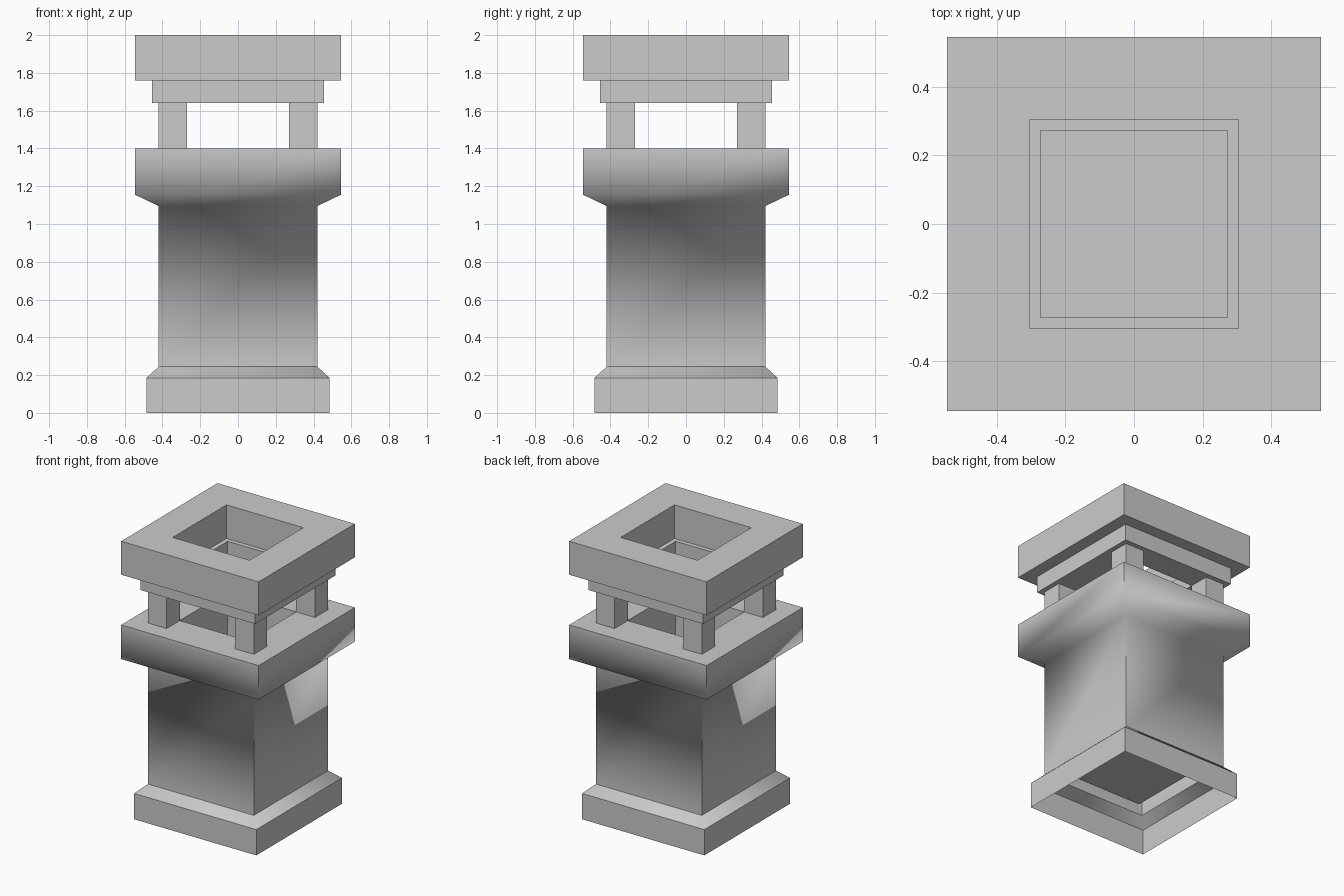
import bpy
import math
from mathutils import Vector

cube = bpy.data.objects.get("Cube")
if cube:
    bpy.data.objects.remove(cube, do_unlink=True)

# Single stone colour
stone = bpy.data.materials.new("stone_grey")
stone.use_nodes = True
GREY = (0.6, 0.6, 0.6, 1.0)
stone.diffuse_color = GREY
stone.node_tree.nodes["Principled BSDF"].inputs["Base Color"].default_value = GREY

CORNERS = [(-1, -1), (1, -1), (1, 1), (-1, 1)]


def square_loft(name, profile, cap=False, closed=False):
    """Skin a stack of squares given as (half width, height)."""
    verts = [Vector((sx * h, sy * h, z)) for h, z in profile for sx, sy in CORNERS]
    n = len(profile)
    faces = []
    for i in range(n if closed else n - 1):
        a, b = 4 * i, 4 * ((i + 1) % n)
        for k in range(4):
            m = (k + 1) % 4
            faces.append((a + k, a + m, b + m, b + k))
    if cap:
        faces.append([4 * (n - 1) + k for k in range(4)])
    mesh = bpy.data.meshes.new(name)
    mesh.from_pydata(verts, [], faces)
    mesh.materials.append(stone)
    mesh.polygons.foreach_set("use_smooth", [True] * len(mesh.polygons))
    mesh.set_sharp_from_angle(angle=math.radians(66))
    obj = bpy.data.objects.new(name, mesh)
    bpy.context.collection.objects.link(obj)
    return obj


# Open base plinth and its sloped shoulder
square_loft("base_plinth", [(0.485, 0), (0.485, 0.185)])
square_loft("base_shoulder", [(0.485, 0.185), (0.42, 0.245)])

# Shaft flaring into the ledge, with the flue sunk down its middle
square_loft("shaft_and_ledge", [
    (0.42, 0.245), (0.42, 1.095), (0.545, 1.155), (0.545, 1.4),
    (0.272, 1.4), (0.272, 0.21)], cap=True)

# Four corner posts
for sx, sy in CORNERS:
    side = ("front" if sy < 0 else "back") + ("_left" if sx > 0 else "_right")
    post = square_loft(side + "_post", [(0.075, 1.4), (0.075, 1.64)])
    post.location = (sx * 0.346, sy * 0.346, 0)

# Stepped crown rings
square_loft("lower_crown", [(0.455, 1.64), (0.455, 1.76), (0.272, 1.76), (0.272, 1.64)], closed=True)
square_loft("upper_crown", [(0.545, 1.76), (0.545, 2), (0.305, 2), (0.305, 1.76)], closed=True)
